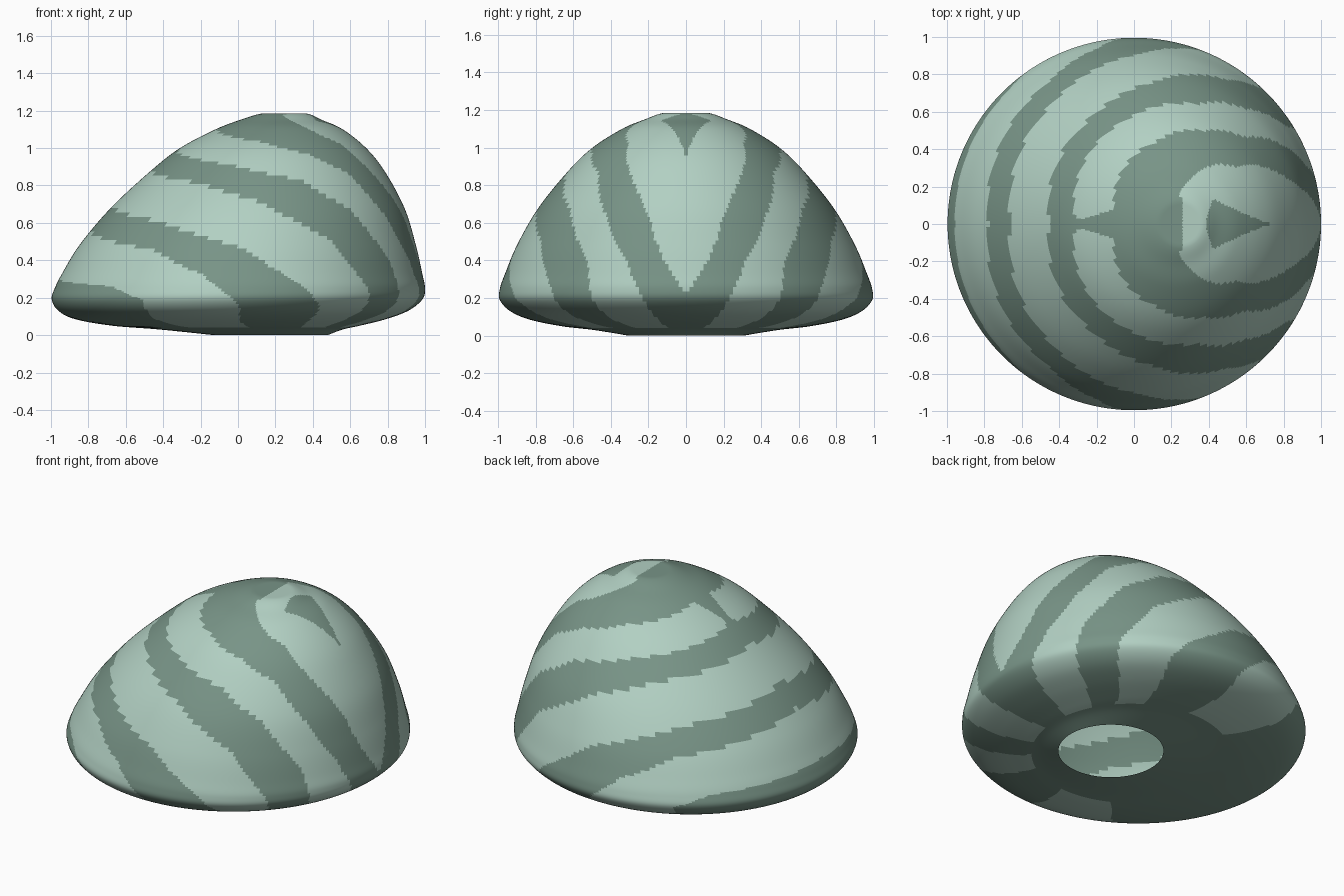
import bpy, bmesh, math

cube = bpy.data.objects.get("Cube")
if cube:
    bpy.data.objects.remove(cube)

SIDES, STEPS = 320, 8


def make_material(name, rgb):
    mat = bpy.data.materials.new(name)
    mat.use_nodes = True
    mat.diffuse_color = (*rgb, 1)
    mat.node_tree.nodes["Principled BSDF"].inputs["Base Color"].default_value = (*rgb, 1)
    return mat


light = make_material("pale sage", (0.445, 0.63, 0.545))
dark = make_material("deep sage", (0.188, 0.296, 0.242))

# Leaning profile: height, right edge, left edge of each circular ring
PROFILE = [
    (0, -.13, .48), (.03, -.42, .56), (.05, -.67, .65), (.085, -.87, .79),
    (.13, -.96, .91), (.19, -.996, .985), (.25, -.98, 1), (.33, -.94, .985),
    (.485, -.845, .95), (.68, -.68, .89), (.875, -.47, .785), (1.0, -.31, .685),
    (1.1, -.12, .56), (1.15, .01, .45), (1.185, .13, .365), (1.185, .24, .25),
]

# Stripe edges: (degrees around from the left side, height)
EDGES = [
    [(117, 0), (121, .19), (134, .26), (180, .30)],
    [(84, 0), (89, .165), (103, .325), (124, .46), (180, .57)],
    [(55, 0), (62, .15), (71, .27), (92, .47), (128, .61), (180, .70)],
    [(40, 0), (46, .245), (60, .51), (90, .715), (119, .81), (180, .89)],
    [(26, 0), (30, .19), (34, .405), (51, .67), (74, .83), (110, .91), (180, 1)],
    [(8, 0), (14, .22), (20, .4), (32, .645), (46, .86), (68, .965), (100, 1.035), (180, 1.115)],
    [(0, .22), (8, .42), (14, .63), (22, .79), (40, 1.02), (73, 1.14), (92, 1.18), (95, 1.3)],
]


def smooth(a, b, c, d, t):
    return b + t * (c - a) / 2 + t * t * (a - 2.5 * b + 2 * c - d / 2) + t ** 3 * (3 * b - 3 * c + d - a) / 2


def edge_height(edge, angle):
    if angle <= edge[0][0]:
        return edge[0][1]
    for (a0, z0), (a1, z1) in zip(edge, edge[1:]):
        if angle <= a1:
            return z0 + (z1 - z0) * (angle - a0) / (a1 - a0)
    return edge[-1][1]


def is_dark(p, centre):
    x, y, z = p.x, abs(p.y), p.z
    if z < .04:
        return True
    if z > 1.18:
        return x < .26
    # arrowhead near the crown
    if z > .8 and .38 + .3 * y < x < .74 and y < .135 * ((.74 - x) / .32) ** 1.2:
        return True
    # narrow bridge between two stripes
    if z > .9 and -.32 < x < .02 and y < .03 + .3 * max(0, x + .27):
        return True
    angle = math.degrees(math.atan2(y, x - centre))
    return sum(z > edge_height(e, angle) for e in EDGES) % 2 == 0


# Sample the profile into rings
rings = []
last = len(PROFILE) - 1
for i in range(last):
    pts = [PROFILE[min(max(k, 0), last)] for k in range(i - 1, i + 3)]
    for s in range(STEPS):
        z, lo, hi = (smooth(*vals, s / STEPS) for vals in zip(*pts))
        rings.append((min(max(z, 0), 1.185), (lo + hi) / 2, (hi - lo) / 2))
z, lo, hi = PROFILE[-1]
rings.append((z, (lo + hi) / 2, (hi - lo) / 2))

# Thin striped shell, open underneath
bm = bmesh.new()
grid = []
for z, c, r in rings:
    turn = [2 * math.pi * k / SIDES for k in range(SIDES)]
    grid.append([bm.verts.new((c + r * math.cos(a), r * math.sin(a), z)) for a in turn])
for row, (low, high) in enumerate(zip(grid, grid[1:])):
    centre = (rings[row][1] + rings[row + 1][1]) / 2
    for k in range(SIDES):
        n = (k + 1) % SIDES
        face = bm.faces.new((low[k], low[n], high[n], high[k]))
        face.smooth = True
        face.material_index = int(is_dark(face.calc_center_median(), centre))
crown = bm.faces.new(grid[-1])
crown.material_index = 1

mesh = bpy.data.meshes.new("striped_shell")
bm.to_mesh(mesh)
bm.free()
mesh.materials.append(light)
mesh.materials.append(dark)
shell = bpy.data.objects.new("striped_shell", mesh)
bpy.context.collection.objects.link(shell)
